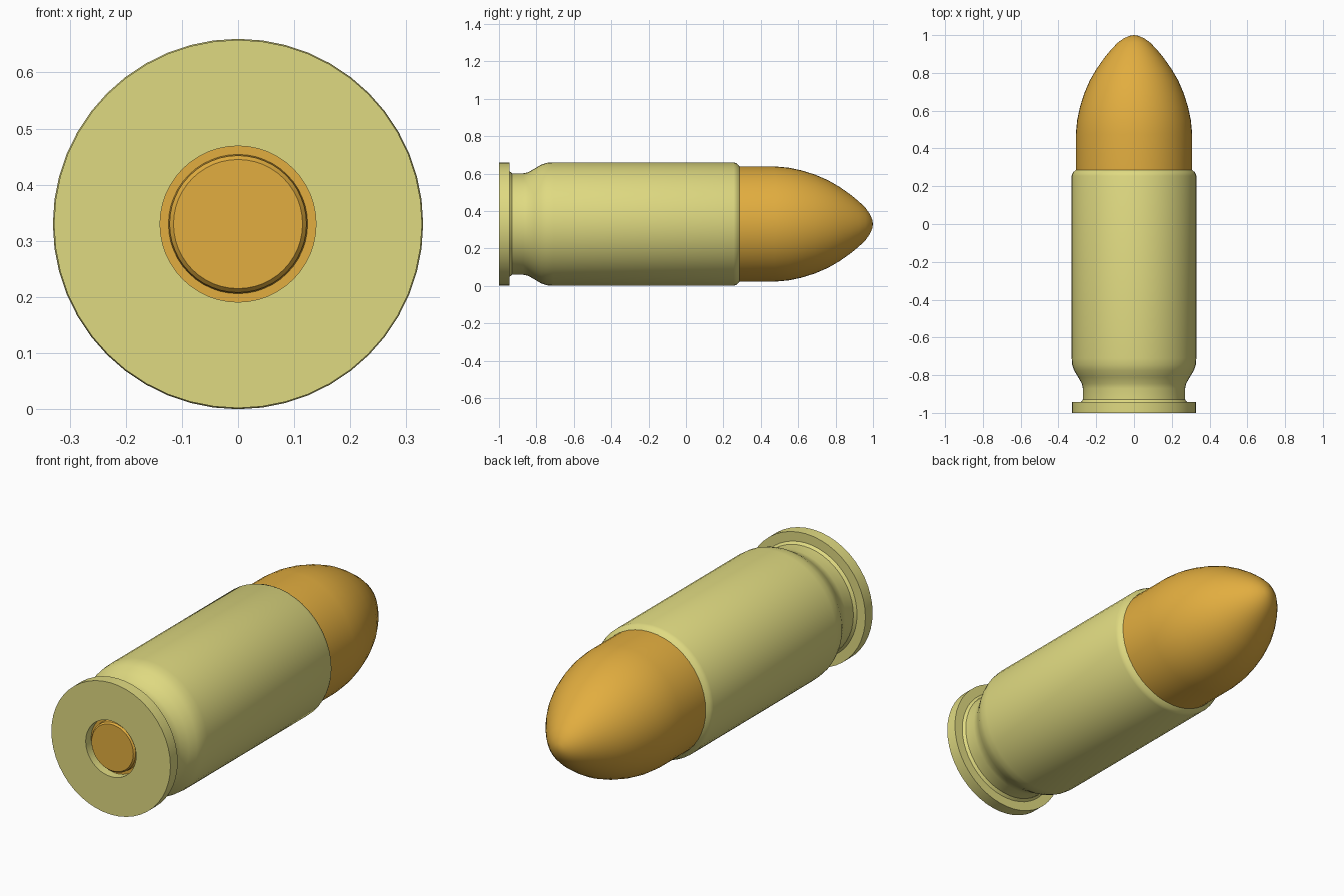
import bpy
import math

if "Cube" in bpy.data.objects:
    bpy.data.objects.remove(bpy.data.objects["Cube"])

AXIS_Z = 0.33


def material(name, color):
    mat = bpy.data.materials.new(name)
    mat.diffuse_color = color
    mat.use_nodes = True
    mat.node_tree.nodes["Principled BSDF"].inputs["Base Color"].default_value = mat.diffuse_color
    return mat


def lathe(name, profile, mat, sides=48):
    """Spin (y, radius) points around the lengthwise axis; radius 0 makes a pole."""
    verts, faces, rings = [], [], []
    for y, r in profile:
        n = 1 if r == 0 else sides
        rings.append(list(range(len(verts), len(verts) + n)))
        for i in range(n):
            a = 2 * math.pi * i / sides
            verts.append((r * math.sin(a), y, r * math.cos(a)))
    for a, b in zip(rings, rings[1:]):
        for i in range(sides):
            j = (i + 1) % sides
            if len(a) == 1:
                faces.append((a[0], b[j], b[i]))
            elif len(b) == 1:
                faces.append((a[i], a[j], b[0]))
            else:
                faces.append((a[i], a[j], b[j], b[i]))
    mesh = bpy.data.meshes.new(name)
    mesh.from_pydata(verts, [], faces)
    mesh.materials.append(mat)
    obj = bpy.data.objects.new(name, mesh)
    obj.location.z = AXIS_Z
    bpy.context.collection.objects.link(obj)
    bpy.ops.object.select_all(action='DESELECT')
    obj.select_set(True)
    bpy.context.view_layer.objects.active = obj
    bpy.ops.object.shade_smooth_by_angle(angle=math.radians(30))
    return obj


brass = material("brass", (0.74, 0.70, 0.22, 1))
copper = material("copper", (0.76, 0.42, 0.05, 1))

# Case: primer pocket, base, rim, extraction groove, wall and chamfered mouth
lathe("case", [
    (-0.955, 0.139), (-1.0, 0.139), (-1.0, 0.328), (-0.943, 0.328),
    (-0.943, 0.282), (-0.93, 0.271), (-0.87, 0.271), (-0.845, 0.276),
    (-0.81, 0.296), (-0.775, 0.317), (-0.745, 0.327), (-0.71, 0.33),
    (0.255, 0.33), (0.272, 0.324), (0.286, 0.309), (0.26, 0.307),
], brass)

# Primer: flat ring with a raised bevelled cap
lathe("primer", [
    (-0.988, 0), (-0.988, 0.115), (-0.98, 0.122), (-0.957, 0.124), (-0.957, 0.139),
], copper)

# Bullet: straight shank and rounded nose
lathe("bullet", [
    (0.26, 0.308), (0.475, 0.308), (0.55, 0.301), (0.62, 0.286),
    (0.69, 0.264), (0.76, 0.234), (0.82, 0.199), (0.88, 0.157),
    (0.925, 0.12), (0.96, 0.086), (0.983, 0.054), (0.996, 0.024), (1.0, 0),
], copper)
